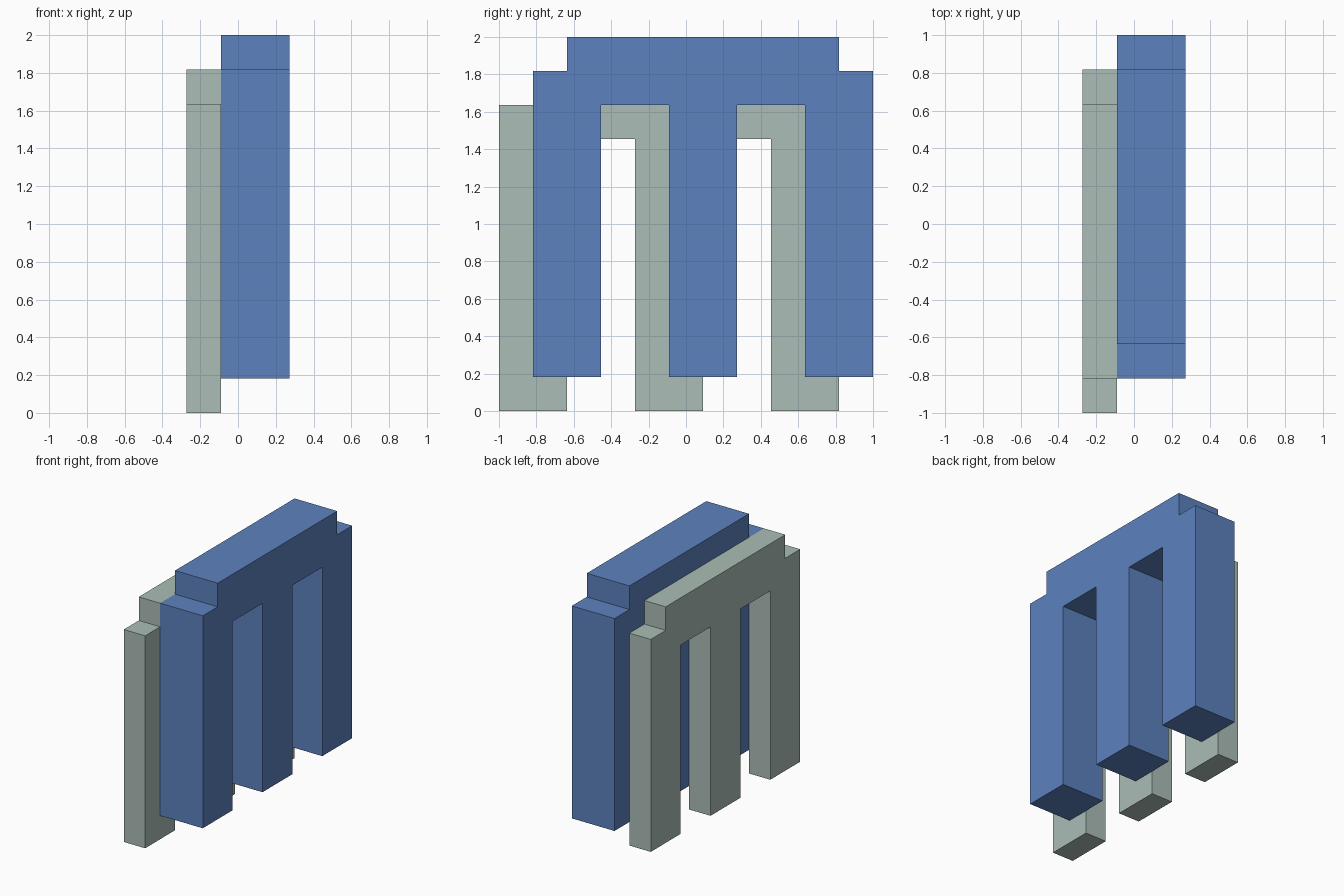
import bpy
import bmesh

UNIT = 2 / 11  # the model sits on an 11 x 11 pixel grid

cube = bpy.data.objects.get("Cube")
if cube:
    bpy.data.objects.remove(cube, do_unlink=True)


def make_material(name, rgb):
    mat = bpy.data.materials.new(name)
    mat.use_nodes = True
    color = (*rgb, 1.0)
    mat.diffuse_color = color
    mat.node_tree.nodes["Principled BSDF"].inputs["Base Color"].default_value = color
    return mat


# Three-legged arch with stepped shoulders, as (y, z) in grid units
ARCH = [(0, 0), (2, 0), (2, 8), (4, 8), (4, 0), (6, 0), (6, 8), (8, 8),
        (8, 0), (10, 0), (10, 9), (9, 9), (9, 10), (1, 10), (1, 9), (0, 9)]


def make_arch(name, x, depth, shift, mat):
    """Extrude the arch along x, shifted diagonally in y and z."""
    bm = bmesh.new()
    verts = [bm.verts.new((x * UNIT, (y + shift) * UNIT - 1, (z + shift) * UNIT))
             for y, z in ARCH]
    face = bm.faces.new(verts)
    result = bmesh.ops.extrude_face_region(bm, geom=[face])
    moved = [v for v in result["geom"] if isinstance(v, bmesh.types.BMVert)]
    bmesh.ops.translate(bm, verts=moved, vec=(depth * UNIT, 0, 0))
    bmesh.ops.recalc_face_normals(bm, faces=bm.faces)
    mesh = bpy.data.meshes.new(name)
    bm.to_mesh(mesh)
    bm.free()
    mesh.materials.append(mat)
    obj = bpy.data.objects.new(name, mesh)
    bpy.context.scene.collection.objects.link(obj)
    return obj


# Thick blue arch, and the thinner grey shadow arch set lower beside it
make_arch("main_arch", -0.5, 2, 1, make_material("blue", (0.107, 0.223, 0.52)))
make_arch("shadow_arch", -1.5, 1, 0, make_material("pale_grey_green", (0.407, 0.509, 0.468)))
